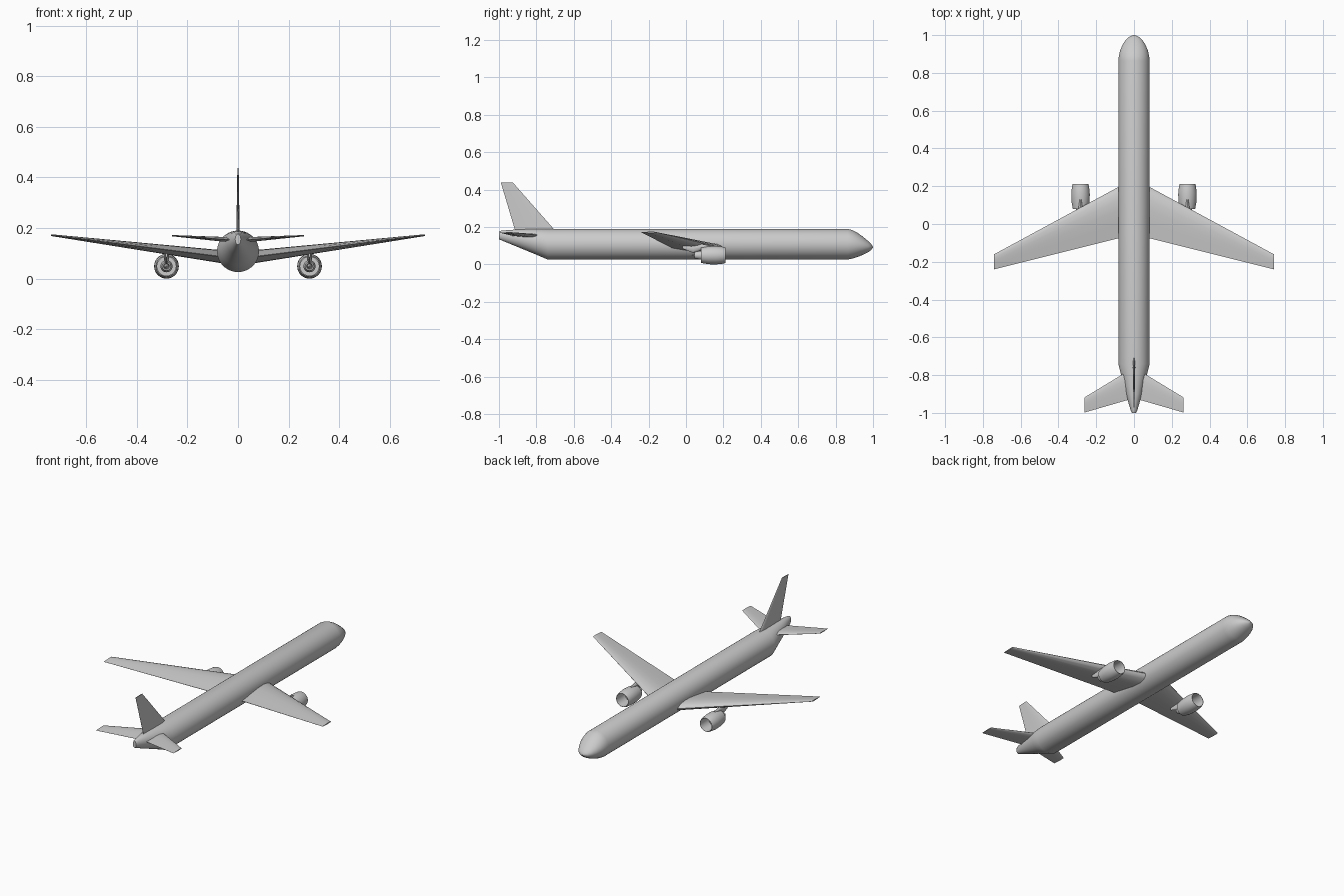
import bpy, math
from math import sin, cos, pi

cube = bpy.data.objects.get("Cube")
if cube:
    bpy.data.objects.remove(cube, do_unlink=True)

paint = bpy.data.materials.new("light_grey")
paint.use_nodes = True
grey = (0.6, 0.6, 0.6, 1)
paint.diffuse_color = grey
paint.node_tree.nodes["Principled BSDF"].inputs["Base Color"].default_value = grey


def loft(name, rings, caps=True, angle=35):
    """Skin a list of equal-length closed rings of points."""
    n = len(rings[0])
    verts = [p for ring in rings for p in ring]
    faces = []
    for r in range(len(rings) - 1):
        for i in range(n):
            j = (i + 1) % n
            faces.append((r * n + i, r * n + j, (r + 1) * n + j, (r + 1) * n + i))
    if caps:
        faces += [tuple(range(n))[::-1], tuple(range(len(verts) - n, len(verts)))]
    mesh = bpy.data.meshes.new(name)
    mesh.from_pydata(verts, [], faces)
    mesh.materials.append(paint)
    obj = bpy.data.objects.new(name, mesh)
    bpy.context.collection.objects.link(obj)
    bpy.ops.object.select_all(action="DESELECT")
    obj.select_set(True)
    bpy.context.view_layer.objects.active = obj
    bpy.ops.object.mode_set(mode="EDIT")
    bpy.ops.mesh.select_all(action="SELECT")
    bpy.ops.mesh.normals_make_consistent(inside=False)
    bpy.ops.object.mode_set(mode="OBJECT")
    bpy.ops.object.shade_smooth_by_angle(angle=math.radians(angle))
    return obj


def oval(y, low, high, half_width, x=0, n=40):
    mid, rad = (low + high) / 2, (high - low) / 2
    return [(x + half_width * cos(2 * pi * i / n), y, mid + rad * sin(2 * pi * i / n))
            for i in range(n)]


def airfoil(lead, trail, thick):
    """Section as (y, height offset) pairs, round nose and sharp tail."""
    stations = [0, 0.03, 0.1, 0.25, 0.45, 0.7, 1]
    half = [0, 0.4, 0.75, 1, 0.92, 0.55, 0.04]
    top = [(lead + (trail - lead) * s, thick * h / 2) for s, h in zip(stations, half)]
    return top + [(y, -h) for y, h in top[:0:-1]]


# Fuselage: y, bottom, top, half width
body = [(-1, 0.135, 0.176, 0.011), (-0.985, 0.128, 0.181, 0.018), (-0.9, 0.093, 0.187, 0.043),
        (-0.8, 0.052, 0.19, 0.068), (-0.74, 0.026, 0.19, 0.083), (0.865, 0.026, 0.19, 0.083),
        (0.89, 0.031, 0.183, 0.08), (0.92, 0.041, 0.167, 0.073), (0.95, 0.053, 0.145, 0.06),
        (0.975, 0.066, 0.124, 0.044), (0.99, 0.077, 0.109, 0.028), (1, 0.09, 0.094, 0.004)]
loft("fuselage", [oval(*b) for b in body])

# Tail fin
fin = [(0.17, -0.69, -0.91, 0.014), (0.437, -0.925, -0.99, 0.005)]
loft("tail_fin", [[(h, y, z) for y, h in airfoil(lead, trail, t)] for z, lead, trail, t in fin])

# Flying surfaces: x, z, leading y, trailing y, thickness
wing = [(0.06, 0.086, 0.208, -0.07, 0.052), (0.74, 0.172, -0.16, -0.24, 0.007)]
stabilizer = [(0.01, 0.152, -0.765, -0.925, 0.022), (0.262, 0.17, -0.918, -0.998, 0.005)]

# Engine profiles as (y, radius) around the engine axis
ENGINE_X, ENGINE_Z = 0.283, 0.049
cowl = [(0.212, 0.041), (0.2, 0.045), (0.16, 0.049), (0.12, 0.048), (0.08, 0.041),
        (0.08, 0.037), (0.12, 0.041), (0.2, 0.037), (0.212, 0.039), (0.212, 0.041)]
core = [(0.155, 0.004), (0.135, 0.014), (0.125, 0.024), (0.08, 0.024), (0.045, 0.017),
        (0.045, 0.012), (0.06, 0.009), (0.03, 0.002)]


def revolve(name, profile, x, caps):
    rings = [oval(y, ENGINE_Z - r, ENGINE_Z + r, r, x, 28) for y, r in profile]
    return loft(name, rings, caps)


for label, s in (("left", 1), ("right", -1)):
    for part, shape in (("wing", wing), ("stabilizer", stabilizer)):
        loft(f"{label}_{part}", [[(s * x, y, z + h) for y, h in airfoil(lead, trail, t)]
                                 for x, z, lead, trail, t in shape])
    x = s * ENGINE_X
    revolve(f"{label}_engine_cowl", cowl, x, False)
    revolve(f"{label}_engine_core", core, x, True)
    revolve(f"{label}_engine_fan", [(0.13, 0.04), (0.125, 0.04)], x, True)
    # Pylon joining the cowl to the wing
    pylon = [(0.13, 0.088, 0.099, 0.005), (0.09, 0.08, 0.108, 0.01),
             (0.04, 0.06, 0.112, 0.01), (-0.02, 0.085, 0.1, 0.004)]
    loft(f"{label}_pylon", [oval(y, lo, hi, w, x, 12) for y, lo, hi, w in pylon])
